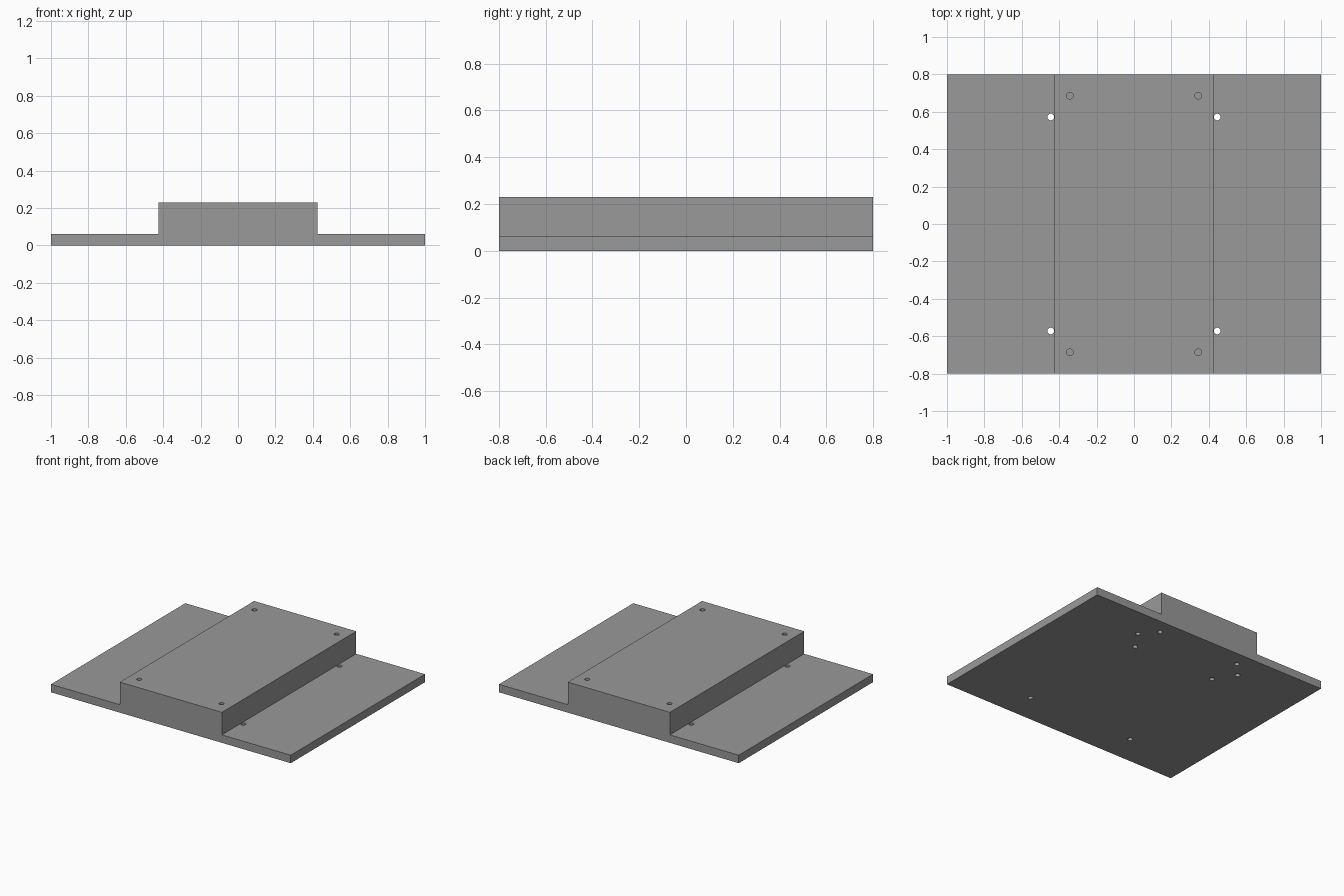
import bpy, bmesh

if "Cube" in bpy.data.objects:
    bpy.data.objects.remove(bpy.data.objects["Cube"])

PLATE_Z, TOP_Z = 0.06, 0.23      # flange thickness, overall height
HALF_X, HALF_Y = 1.0, 0.8
BLOCK_X = 0.426                  # half width of raised block

grey = bpy.data.materials.new("mid grey")
grey.diffuse_color = (0.32, 0.32, 0.32, 1)
grey.use_nodes = True
grey.node_tree.nodes["Principled BSDF"].inputs["Base Color"].default_value = grey.diffuse_color


def make_object(name, bm):
    bmesh.ops.recalc_face_normals(bm, faces=bm.faces)
    mesh = bpy.data.meshes.new(name)
    bm.to_mesh(mesh)
    bm.free()
    mesh.materials.append(grey)
    ob = bpy.data.objects.new(name, mesh)
    bpy.context.collection.objects.link(ob)
    return ob


# Stepped base: hat-shaped profile extruded front to back
half = [(HALF_X, 0), (HALF_X, PLATE_Z), (BLOCK_X, PLATE_Z), (BLOCK_X, TOP_Z)]
profile = half + [(-x, z) for x, z in reversed(half)]
bm = bmesh.new()
face = bm.faces.new([bm.verts.new((x, -HALF_Y, z)) for x, z in profile])
ext = bmesh.ops.extrude_face_region(bm, geom=[face])
bmesh.ops.translate(bm, vec=(0, 2 * HALF_Y, 0),
                    verts=[v for v in ext["geom"] if isinstance(v, bmesh.types.BMVert)])
base = make_object("stepped_base", bm)

# Hole groups: |x|, y positions, bottom and top of the drill
holes = [
    (0.445, (-0.572, 0.572), -0.05, 0.11),           # through the flanges
    (0.343, (-0.686, 0.686), 0.15, TOP_Z + 0.05),    # blind, in block top
    (0.343, (0.42, 0.686), -0.05, 0.08),             # blind, in underside
]
bm = bmesh.new()
for x, ys, z0, z1 in holes:
    for y in ys:
        for side in (-1, 1):
            drill = bmesh.ops.create_cone(bm, cap_ends=True, segments=24,
                                          radius1=0.018, radius2=0.018, depth=z1 - z0)
            bmesh.ops.translate(bm, verts=drill["verts"],
                                vec=(side * x, y, (z0 + z1) / 2))
drills = make_object("hole_drills", bm)

# Cut all holes, then drop the cutter
cut = base.modifiers.new("holes", 'BOOLEAN')
cut.operation = 'DIFFERENCE'
cut.solver = 'EXACT'
cut.object = drills
bpy.context.view_layer.objects.active = base
base.select_set(True)
bpy.ops.object.modifier_apply(modifier=cut.name)
bpy.data.objects.remove(drills, do_unlink=True)

# Smooth hole walls, sharp edges elsewhere
bpy.ops.object.shade_smooth_by_angle()
